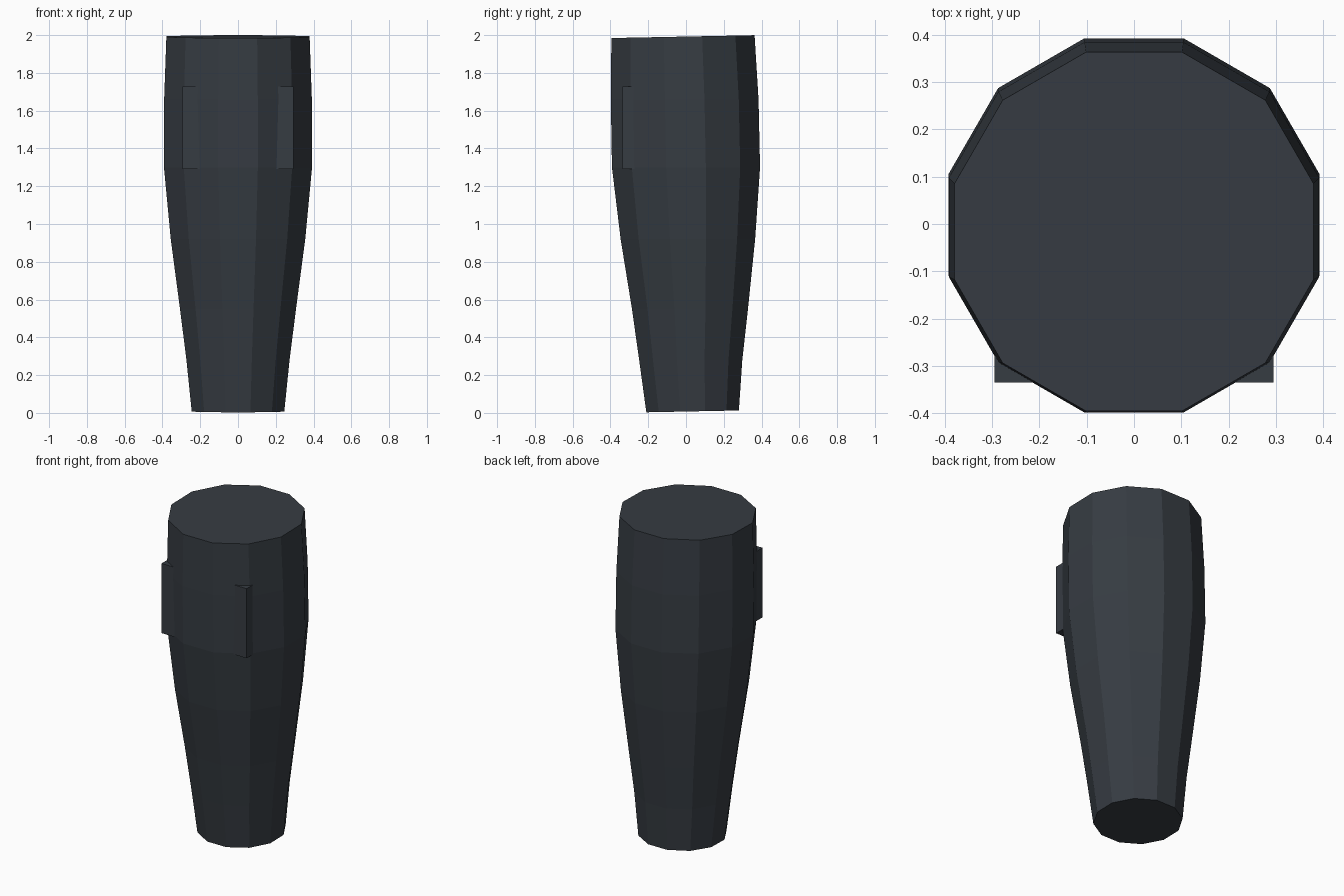
import bpy, bmesh, math

if "Cube" in bpy.data.objects:
    bpy.data.objects.remove(bpy.data.objects["Cube"])

SIDES = 12
# height, centre y, flat-to-flat half width
RINGS = [(0.008, 0.035, 0.245), (0.28, 0.025, 0.273), (0.55, 0.021, 0.307),
         (0.92, 0.010, 0.356), (1.30, 0.0, 0.392), (1.66, -0.007, 0.391),
         (1.992, -0.016, 0.379)]

grey = bpy.data.materials.new("dark slate grey")
grey.diffuse_color = (0.037, 0.045, 0.055, 1)
grey.use_nodes = True
grey.node_tree.nodes["Principled BSDF"].inputs["Base Color"].default_value = grey.diffuse_color


def finish(name, bm):
    bmesh.ops.recalc_face_normals(bm, faces=bm.faces)
    mesh = bpy.data.meshes.new(name)
    bm.to_mesh(mesh)
    bm.free()
    mesh.materials.append(grey)
    obj = bpy.data.objects.new(name, mesh)
    bpy.context.collection.objects.link(obj)


# Tapered twelve-sided body, its ends tilted slightly up towards the back
bm = bmesh.new()
loops = []
for i, (z, cy, half) in enumerate(RINGS):
    tilt = 0.02 if i in (0, len(RINGS) - 1) else 0
    r = half / math.cos(math.pi / SIDES)
    loop = []
    for k in range(SIDES):
        a = (k + 0.5) * 2 * math.pi / SIDES
        y = r * math.sin(a)
        loop.append(bm.verts.new((r * math.cos(a), cy + y, z + tilt * y)))
    loops.append(loop)
for low, high in zip(loops, loops[1:]):
    for k in range(SIDES):
        n = (k + 1) % SIDES
        bm.faces.new((low[k], low[n], high[n], high[k]))
bm.faces.new(loops[0][::-1])
bm.faces.new(loops[-1])
finish("body", bm)

# Square lugs on the two front diagonals
for side, label in ((-1, "left"), (1, "right")):
    bm = bmesh.new()
    bmesh.ops.create_cube(bm, size=1)
    for v in bm.verts:
        v.co.x = side * 0.247 + v.co.x * 0.095
        v.co.y = -0.295 + v.co.y * 0.08
        v.co.z = 1.51 + v.co.z * 0.435
    finish(label + "_lug", bm)
